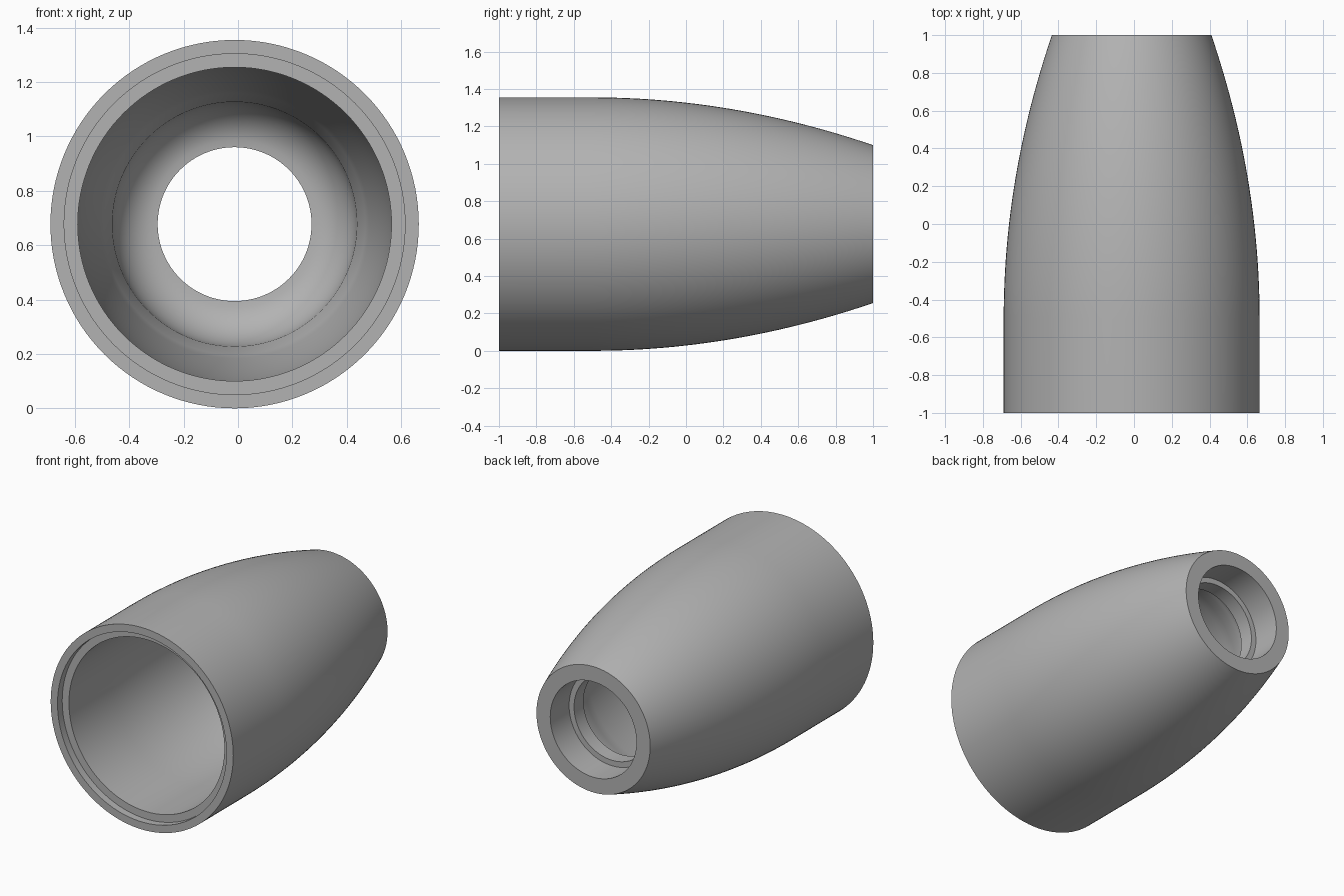
import bpy
import bmesh
import math
from mathutils import Vector

cube = bpy.data.objects.get("Cube")
if cube:
    bpy.data.objects.remove(cube, do_unlink=True)

CENTRE = Vector((-0.0125, 0, 0.6775))
RADIUS = 0.6775
SEGMENTS = 128


def outer_radius(y):
    """Straight barrel that tapers along a parabola towards the back."""
    return RADIUS - 0.1135 * max(0, y + 0.5) ** 2


def steps(start, end, count):
    return [start + (end - start) * i / count for i in range(count + 1)]


# Grey plastic
grey = bpy.data.materials.new("plain grey")
grey.use_nodes = True
colour = (0.45, 0.45, 0.45, 1)
grey.diffuse_color = colour
grey.node_tree.nodes["Principled BSDF"].inputs["Base Color"].default_value = colour

# Closed wall section as (radius, y): outside, rear bore, lip, bowl, front counterbore
outside = [(RADIUS, -1)] + [(outer_radius(y), y) for y in steps(-0.5, 1, 24)]
rear_bore = [(0.32, 1), (0.32, 0.8), (0.283, 0.8), (0.283, 0.7)]
bowl = []
for t in steps(0, math.pi / 2, 10)[1:]:
    bowl.append((0.283 + 0.167 * math.sin(t), 0.5 + 0.2 * math.cos(t)))
inside = [(outer_radius(y) - 0.1, y) for y in steps(0.42, -0.5, 14)]
front_step = [(0.577, -0.95), (0.627, -0.95), (0.627, -1)]
section = outside + rear_bore + bowl + inside + front_step

# Sweep the section around the long axis
bm = bmesh.new()
rings = []
for i in range(SEGMENTS):
    a = math.tau * i / SEGMENTS
    out = Vector((math.cos(a), 0, math.sin(a)))
    rings.append([bm.verts.new(CENTRE + out * r + Vector((0, y, 0))) for r, y in section])
for i, ring in enumerate(rings):
    nxt = rings[(i + 1) % SEGMENTS]
    for j in range(len(section)):
        k = (j + 1) % len(section)
        bm.faces.new((ring[j], ring[k], nxt[k], nxt[j]))
bmesh.ops.recalc_face_normals(bm, faces=bm.faces)
mesh = bpy.data.meshes.new("tapered_sleeve")
bm.to_mesh(mesh)
bm.free()
mesh.materials.append(grey)

sleeve = bpy.data.objects.new("tapered_sleeve", mesh)
bpy.context.collection.objects.link(sleeve)
bpy.ops.object.select_all(action="DESELECT")
sleeve.select_set(True)
bpy.context.view_layer.objects.active = sleeve
bpy.ops.object.shade_smooth_by_angle(angle=math.radians(30))
